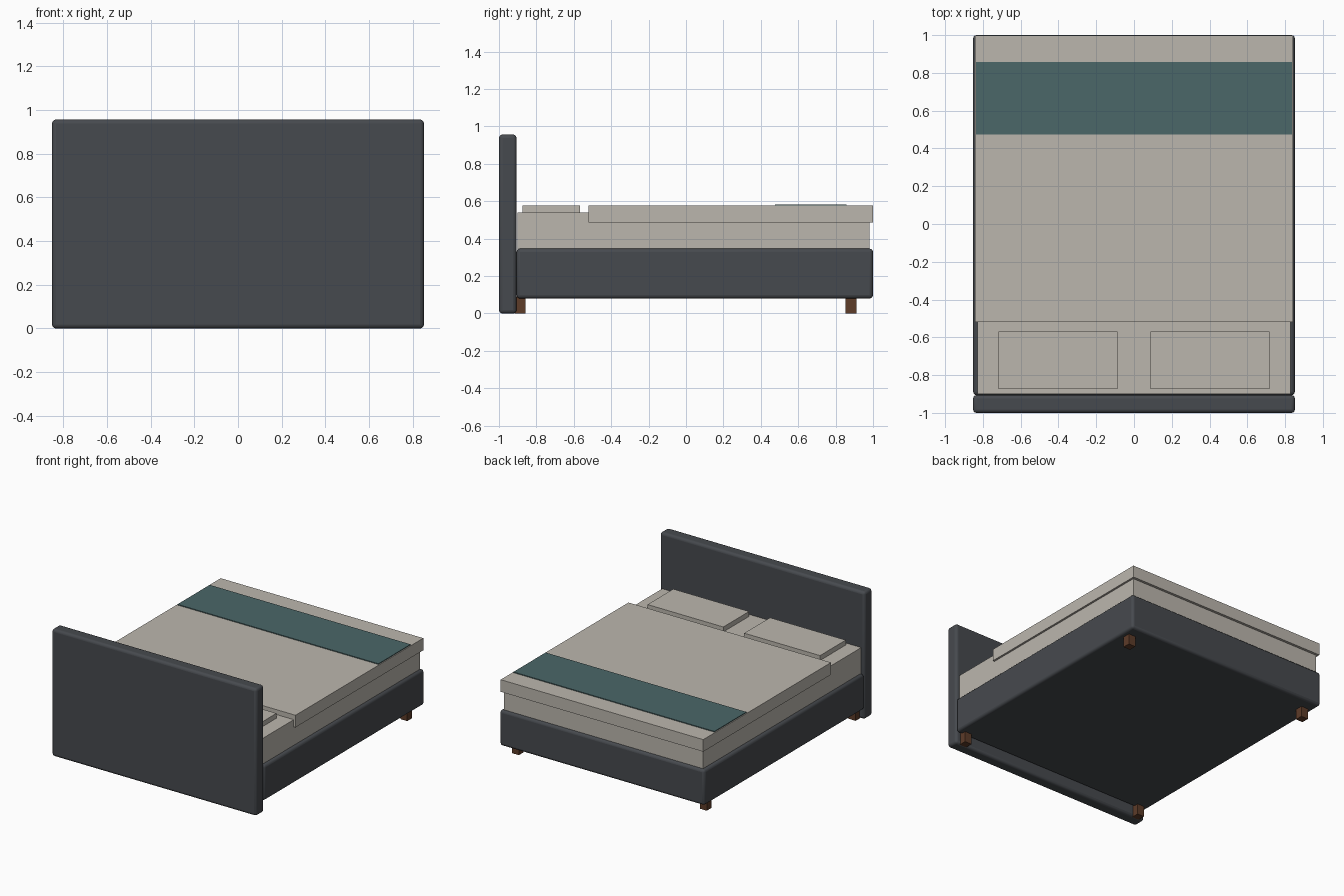
import bpy

if "Cube" in bpy.data.objects:
    bpy.data.objects.remove(bpy.data.objects["Cube"])


def material(name, rgb):
    m = bpy.data.materials.new(name)
    m.diffuse_color = (*rgb, 1)
    m.use_nodes = True
    m.node_tree.nodes["Principled BSDF"].inputs["Base Color"].default_value = m.diffuse_color
    return m


SLATE = material("slate_fabric", (0.062, 0.068, 0.077))
LINEN = material("linen", (0.50, 0.47, 0.42))
TEAL = material("teal_cloth", (0.07, 0.135, 0.14))
WOOD = material("brown_wood", (0.11, 0.045, 0.022))


def box(name, x, y, z, mat, bevel=0):
    """Box from (min, max) ranges, with optional rounded edges."""
    bpy.ops.mesh.primitive_cube_add(size=1, location=[sum(r) / 2 for r in (x, y, z)])
    ob = bpy.context.object
    ob.name = name
    ob.scale = [r[1] - r[0] for r in (x, y, z)]
    bpy.ops.object.transform_apply(location=False, rotation=False, scale=True)
    ob.data.materials.append(mat)
    if bevel:
        mod = ob.modifiers.new("rounded_edges", 'BEVEL')
        mod.width = bevel
        mod.segments = 3
        bpy.ops.object.shade_smooth_by_angle()
    return ob


# Upholstered frame
box("headboard", (-0.852, 0.852), (-1.0, -0.906), (0, 0.957), SLATE, 0.019)
box("bed_base", (-0.852, 0.852), (-0.906, 1.0), (0.08, 0.347), SLATE, 0.019)

# Mattress and bedding
box("mattress", (-0.828, 0.828), (-0.9, 0.98), (0.34, 0.54), LINEN)
box("duvet", (-0.843, 0.843), (-0.52, 0.999), (0.486, 0.577), LINEN)
box("bed_runner", (-0.836, 0.836), (0.475, 0.857), (0.57, 0.583), TEAL)

# Pillows and legs, mirrored left and right
for side, s in (("left", -1), ("right", 1)):
    box(f"{side}_pillow", sorted((s * 0.087, s * 0.718)), (-0.874, -0.568), (0.535, 0.577), LINEN)
    for end, y in (("head", -0.8875), ("foot", 0.8825)):
        box(f"{side}_{end}_leg", (s * 0.782 - 0.029, s * 0.782 + 0.029),
            (y - 0.029, y + 0.029), (0, 0.09), WOOD)
